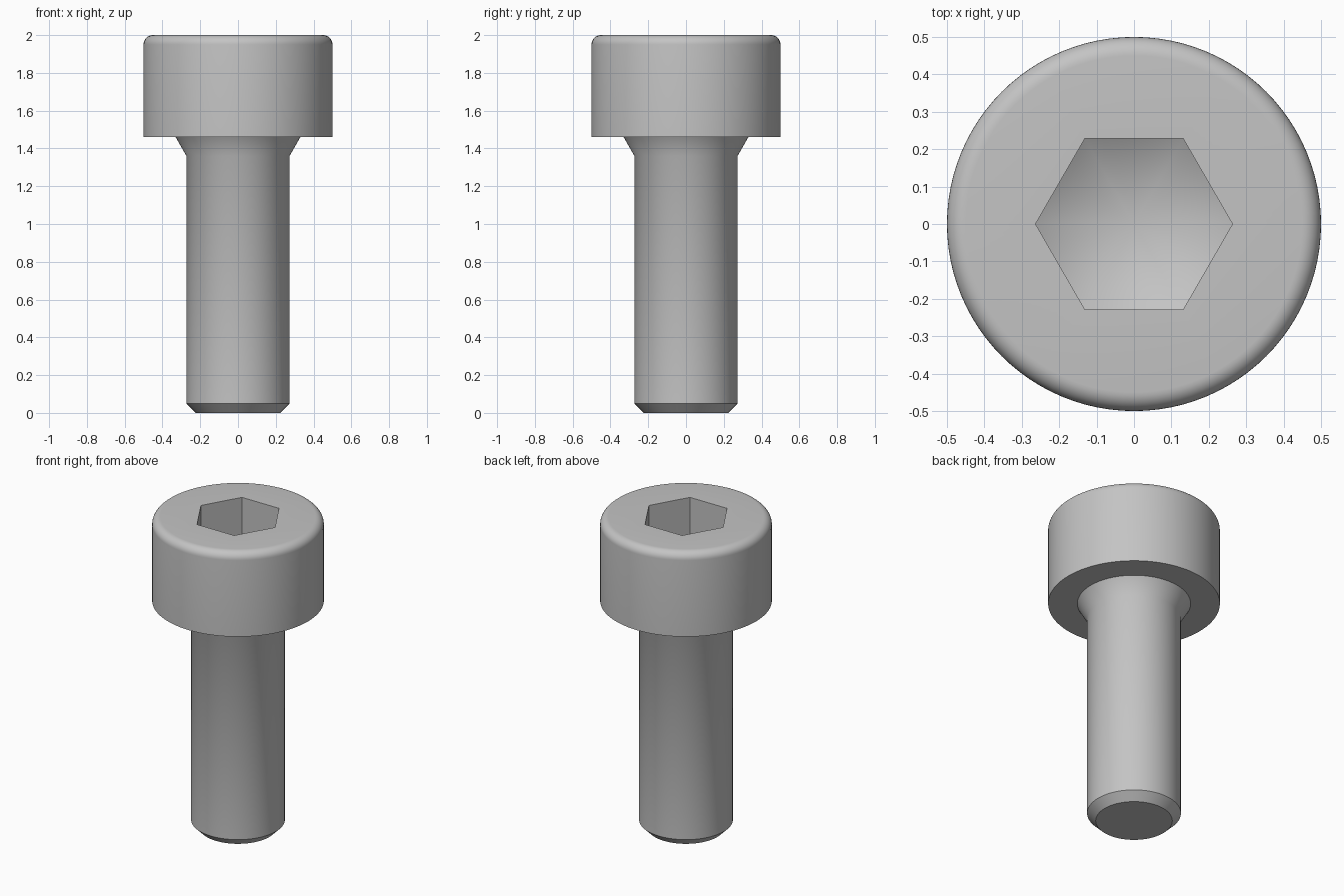
import bpy, bmesh
from math import sin, cos, pi, tan, radians

cube = bpy.data.objects.get("Cube")
if cube:
    bpy.data.objects.remove(cube, do_unlink=True)

SEGMENTS = 96            # divisible by six so the socket corners land on vertices
HEAD_R, SHAFT_R, SOCKET_FLAT = 0.5, 0.273, 0.228
TOP, HEAD_BASE, ROUND = 2.0, 1.46, 0.05
SOCKET_DEPTH = 0.28
angles = [2 * pi * i / SEGMENTS for i in range(SEGMENTS)]


def circle(bm, radius, z):
    return [bm.verts.new((radius * cos(a), radius * sin(a), z)) for a in angles]


def hexagon(bm, height):
    """Ring on a hexagon; height maps distance from the axis to z."""
    ring = []
    for a in angles:
        r = SOCKET_FLAT / cos(a % (pi / 3) - pi / 6)
        ring.append(bm.verts.new((r * cos(a), r * sin(a), height(r))))
    return ring


def bridge(bm, lower, upper):
    for i in range(SEGMENTS):
        j = (i + 1) % SEGMENTS
        bm.faces.new((lower[i], lower[j], upper[j], upper[i]))


bm = bmesh.new()

# Shaft with chamfered tip, flared neck and head side
profile = [(SHAFT_R - 0.05, 0), (SHAFT_R, 0.05), (SHAFT_R, 1.36),
           (0.33, HEAD_BASE), (HEAD_R, HEAD_BASE)]
# Rounded top rim of the head
for k in range(9):
    t = k * pi / 16
    profile.append((HEAD_R - ROUND + ROUND * cos(t), TOP - ROUND + ROUND * sin(t)))
rings = [circle(bm, r, z) for r, z in profile]
bm.faces.new(rings[0][::-1])

# Hexagonal socket walls ending on a drill-point cone
slope = tan(radians(30))
corner_r = SOCKET_FLAT / cos(pi / 6)
floor_z = TOP - SOCKET_DEPTH
rings.append(hexagon(bm, lambda r: TOP))
rings.append(hexagon(bm, lambda r: floor_z - (corner_r - r) * slope))
for lower, upper in zip(rings, rings[1:]):
    bridge(bm, lower, upper)
apex = bm.verts.new((0, 0, floor_z - corner_r * slope))
for i in range(SEGMENTS):
    bm.faces.new((rings[-1][i], rings[-1][(i + 1) % SEGMENTS], apex))
bmesh.ops.recalc_face_normals(bm, faces=bm.faces)

mesh = bpy.data.meshes.new("socket_head_screw")
bm.to_mesh(mesh)
bm.free()
screw = bpy.data.objects.new("socket_head_screw", mesh)
bpy.context.collection.objects.link(screw)

# Plain grey metal
grey = bpy.data.materials.new("grey_metal")
grey.use_nodes = True
colour = (0.55, 0.55, 0.55, 1)
grey.diffuse_color = colour
grey.node_tree.nodes["Principled BSDF"].inputs["Base Color"].default_value = colour
mesh.materials.append(grey)

bpy.context.view_layer.objects.active = screw
screw.select_set(True)
bpy.ops.object.shade_smooth_by_angle(angle=radians(30))
